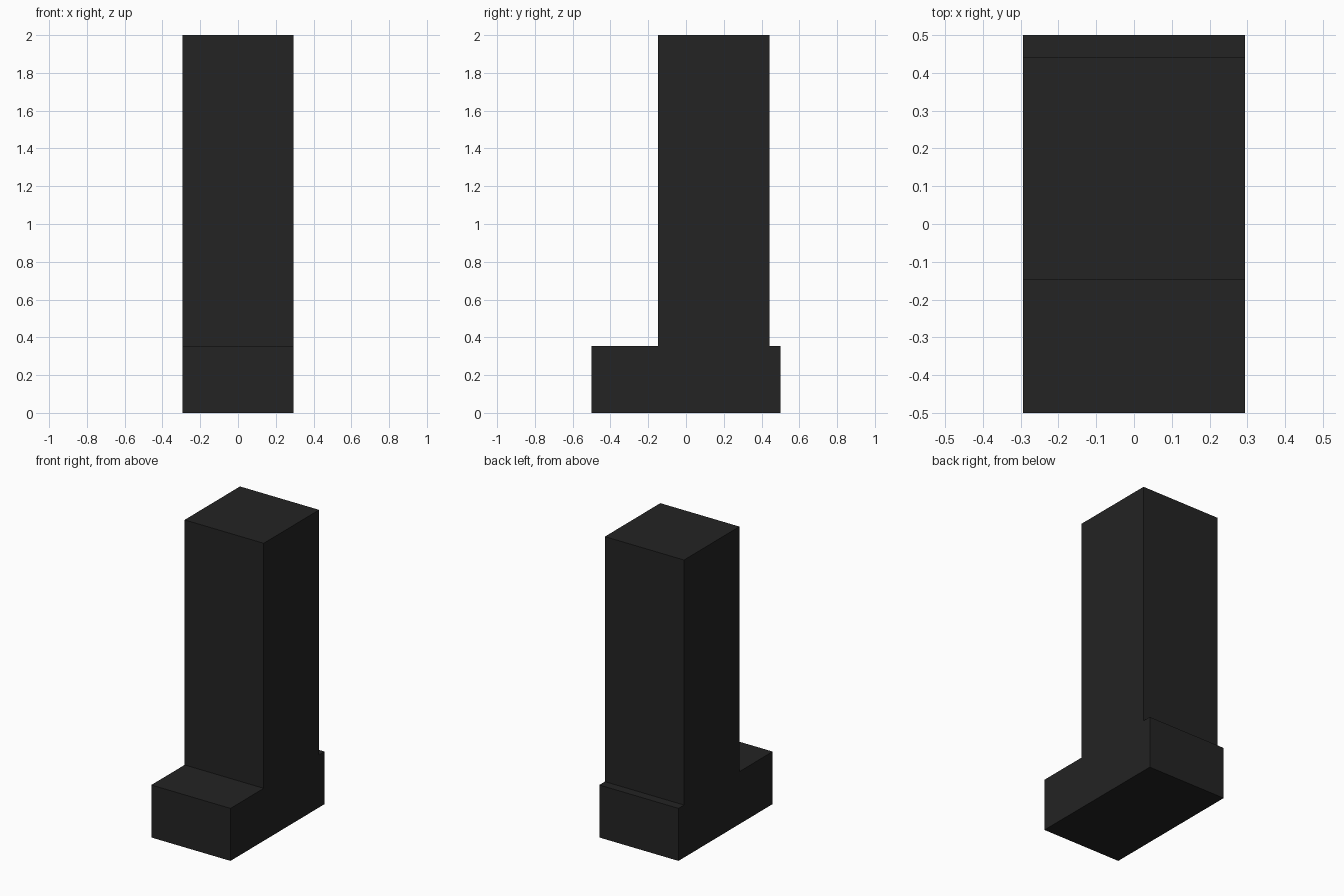
import bpy, bmesh

if "Cube" in bpy.data.objects:
    bpy.data.objects.remove(bpy.data.objects["Cube"])

U = 1 / 17          # modelling grid unit
HALF_WIDTH = 5 * U

black = bpy.data.materials.new("near_black")
black.diffuse_color = (0.017, 0.017, 0.017, 1)
black.use_nodes = True
black.node_tree.nodes["Principled BSDF"].inputs["Base Color"].default_value = black.diffuse_color

# Side profile (y, z): low foot with a tall square leg set towards the back
profile = [(-8.5, 0), (8.5, 0), (8.5, 6), (7.5, 6),
           (7.5, 34), (-2.5, 34), (-2.5, 6), (-8.5, 6)]

# Extrude the profile across the width
bm = bmesh.new()
side = bm.faces.new([bm.verts.new((-HALF_WIDTH, y * U, z * U)) for y, z in profile])
ext = bmesh.ops.extrude_face_region(bm, geom=[side], use_keep_orig=True)
moved = [g for g in ext["geom"] if isinstance(g, bmesh.types.BMVert)]
bmesh.ops.translate(bm, verts=moved, vec=(2 * HALF_WIDTH, 0, 0))
bmesh.ops.recalc_face_normals(bm, faces=bm.faces[:])

mesh = bpy.data.meshes.new("leg_with_foot")
bm.to_mesh(mesh)
bm.free()
mesh.materials.append(black)
leg = bpy.data.objects.new("leg_with_foot", mesh)
bpy.context.collection.objects.link(leg)
